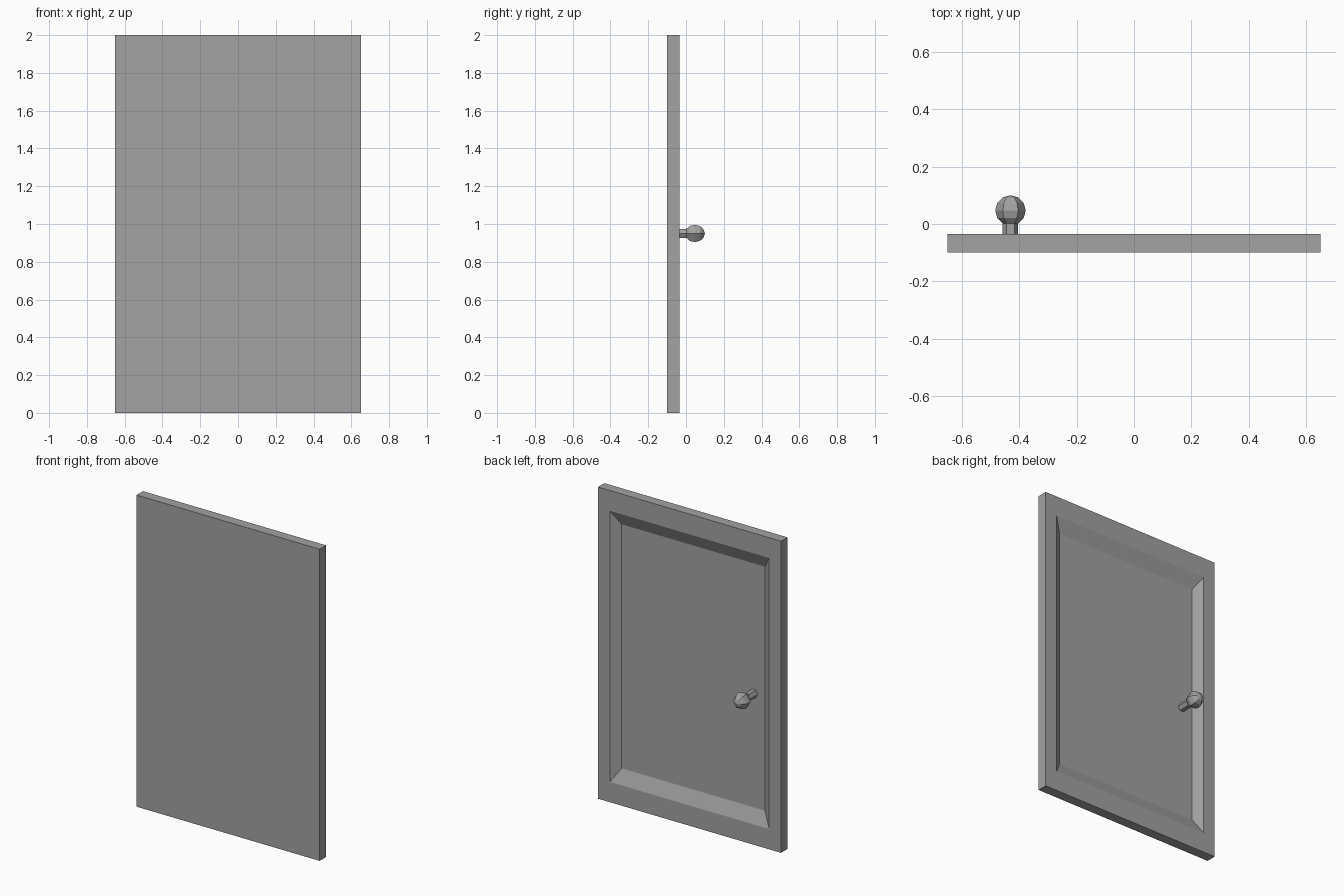
import bpy
import bmesh
from math import pi
from mathutils import Matrix, Vector

cube = bpy.data.objects.get("Cube")
if cube:
    bpy.data.objects.remove(cube, do_unlink=True)

GREY = (0.36, 0.36, 0.36, 1)
grey = bpy.data.materials.new("plain grey")
grey.use_nodes = True
grey.diffuse_color = GREY
grey.node_tree.nodes["Principled BSDF"].inputs["Base Color"].default_value = GREY

WIDTH, HEIGHT = 1.3, 2.0
FRONT, BACK = -0.1, -0.035
RECESS = 0.04
KNOB_X, KNOB_Z = -0.43, 0.95


def finish(bm, name):
    bmesh.ops.recalc_face_normals(bm, faces=bm.faces)
    mesh = bpy.data.meshes.new(name)
    bm.to_mesh(mesh)
    bm.free()
    mesh.materials.append(grey)
    obj = bpy.data.objects.new(name, mesh)
    bpy.context.collection.objects.link(obj)
    return obj


def shrink_face(bm, face, factor, sink):
    """Ring a face with a border, scaled about its centre and sunk along y."""
    centre = face.calc_center_median()
    bmesh.ops.inset_individual(bm, faces=[face], thickness=0.01)
    for v in face.verts:
        sx = 1 if v.co.x > centre.x else -1
        sz = 1 if v.co.z > centre.z else -1
        v.co = centre + Vector((sx * factor * WIDTH / 2, -sink,
                                sz * factor * HEIGHT / 2))


# Door slab with a sloped recessed panel on the back
bm = bmesh.new()
bmesh.ops.create_cube(bm, size=1, matrix=(
    Matrix.Translation((0, (FRONT + BACK) / 2, HEIGHT / 2))
    @ Matrix.Diagonal((WIDTH, BACK - FRONT, HEIGHT, 1))))
bm.normal_update()
back_face = max(bm.faces, key=lambda f: f.calc_center_median().y)
shrink_face(bm, back_face, 0.87, 0)
shrink_face(bm, back_face, 0.783, RECESS)
finish(bm, "door_panel")

# Six-sided knob stem and round grip, both with their axis along y
turn = Matrix.Rotation(-pi / 2, 4, "X")


def align_corners(bm):
    """Spin about y so that two corners point along x."""
    far = max(bm.verts, key=lambda v: Vector((v.co.x, v.co.z)).length)
    angle = Vector((far.co.x, far.co.z)).angle_signed(Vector((1, 0)))
    spin = Matrix.Rotation(angle, 4, "Y")
    if abs((spin @ far.co).z) > 0.001:
        spin = Matrix.Rotation(-angle, 4, "Y")
    bm.transform(spin)


stem_start, stem_end = BACK - RECESS, 0.01
bm = bmesh.new()
bmesh.ops.create_cone(bm, cap_ends=True, segments=6, radius1=0.027,
                      radius2=0.027, depth=stem_end - stem_start, matrix=turn)
align_corners(bm)
bm.transform(Matrix.Translation((KNOB_X, (stem_start + stem_end) / 2, KNOB_Z)))
finish(bm, "knob_stem")

bm = bmesh.new()
bmesh.ops.create_uvsphere(bm, u_segments=6, v_segments=6, radius=0.053, matrix=turn)
align_corners(bm)
bm.transform(Matrix.Translation((KNOB_X, 0.047, KNOB_Z)))
finish(bm, "door_knob")
